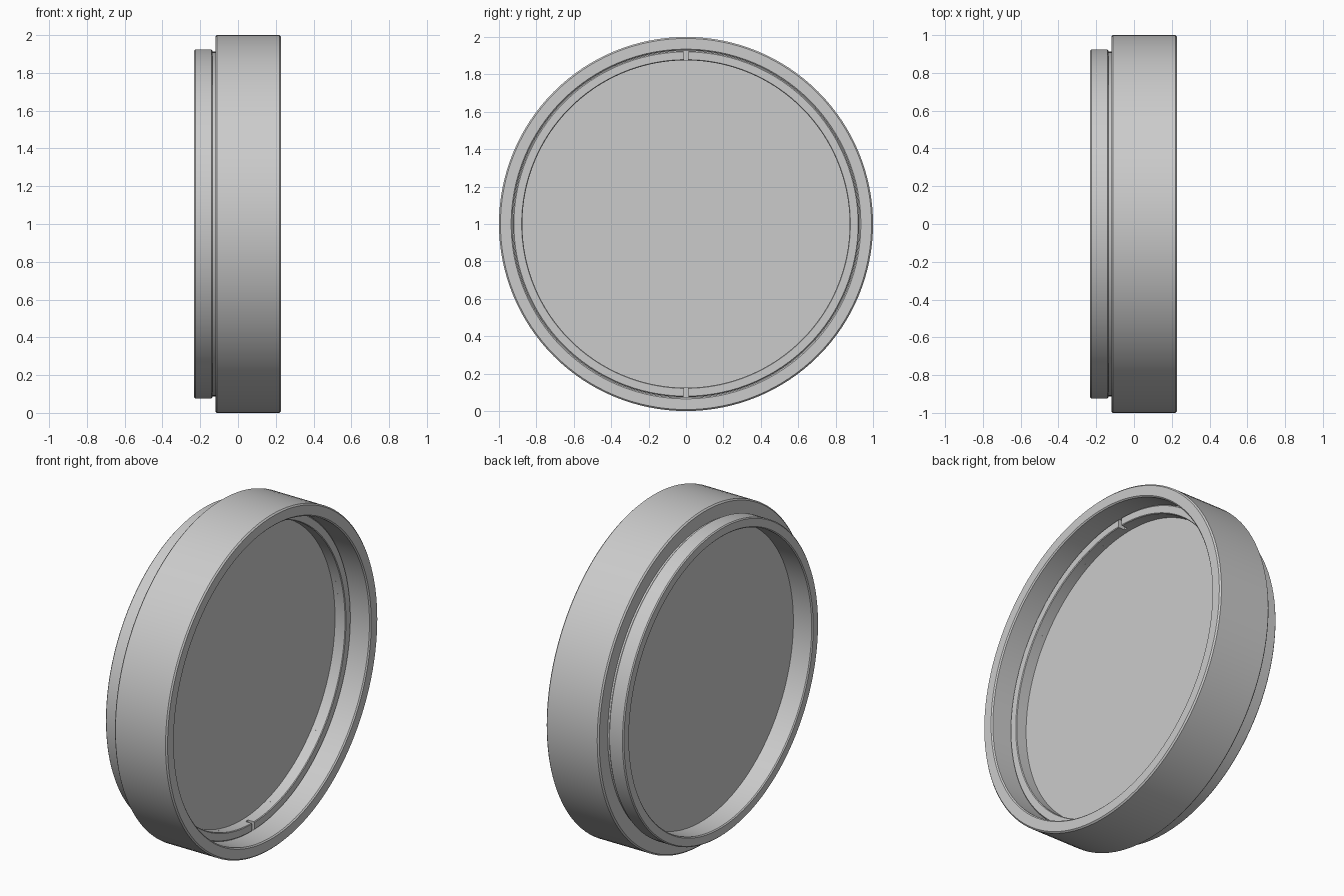
import bpy, bmesh, math

if "Cube" in bpy.data.objects:
    bpy.data.objects.remove(bpy.data.objects["Cube"], do_unlink=True)

GREY = (0.6, 0.6, 0.6, 1.0)
mat = bpy.data.materials.new("plain grey")
mat.use_nodes = True
mat.diffuse_color = GREY
bsdf = mat.node_tree.nodes["Principled BSDF"]
bsdf.inputs["Base Color"].default_value = GREY
bsdf.inputs["Roughness"].default_value = 0.6


def lathe(name, profile, start=0.0, end=2 * math.pi, steps=128):
    """Turn a closed (x, radius) profile around the x axis; arcs get end caps."""
    full = end - start > 6.28
    bm = bmesh.new()
    rings = []
    for i in range(steps if full else steps + 1):
        a = start + (end - start) * i / steps
        rings.append([bm.verts.new((x, r * math.sin(a), 1 + r * math.cos(a)))
                      for x, r in profile])
    n = len(profile)
    for i in range(steps):
        p, q = rings[i], rings[(i + 1) % len(rings)]
        for j in range(n):
            k = (j + 1) % n
            bm.faces.new((p[j], p[k], q[k], q[j]))
    if not full:
        bm.faces.new(rings[0])
        bm.faces.new(rings[-1])
    return finish(name, bm)


def finish(name, bm):
    bmesh.ops.recalc_face_normals(bm, faces=bm.faces)
    mesh = bpy.data.meshes.new(name)
    bm.to_mesh(mesh)
    bm.free()
    obj = bpy.data.objects.new(name, mesh)
    bpy.context.collection.objects.link(obj)
    mesh.materials.append(mat)
    bpy.ops.object.select_all(action='DESELECT')
    obj.select_set(True)
    bpy.context.view_layer.objects.active = obj
    bpy.ops.object.shade_smooth_by_angle(angle=math.radians(30))
    return obj


# Outer frame: wide front band, narrow groove, smaller rear mounting collar
lathe("frame", [
    (0.228, 0.935), (0.228, 0.992), (0.220, 1.0),
    (-0.112, 1.0), (-0.120, 0.992), (-0.120, 0.912),
    (-0.135, 0.912), (-0.135, 0.918), (-0.141, 0.924),
    (-0.226, 0.924), (-0.232, 0.918), (-0.232, 0.872),
    (-0.226, 0.866), (0.030, 0.866), (0.030, 0.928), (0.221, 0.928),
])

# Retaining ring: solid base plus two front halves that leave the spanner slots
lathe("retaining_ring_base", [
    (0.030, 0.875), (0.030, 0.928), (0.058, 0.928), (0.058, 0.875)])
gap = 0.0135
for side, offset in (("left", 0.0), ("right", math.pi)):
    lathe("retaining_ring_" + side, [
        (0.058, 0.875), (0.058, 0.926), (0.094, 0.926),
        (0.100, 0.920), (0.100, 0.879), (0.096, 0.875)],
        offset + gap, offset + math.pi - gap, 64)

# Glass disc
bm = bmesh.new()
bmesh.ops.create_cone(bm, cap_ends=True, segments=128,
                      radius1=0.872, radius2=0.872, depth=0.135)
for v in bm.verts:
    x, y, z = v.co
    v.co = (z - 0.0375, y, 1 + x)
finish("glass", bm)
